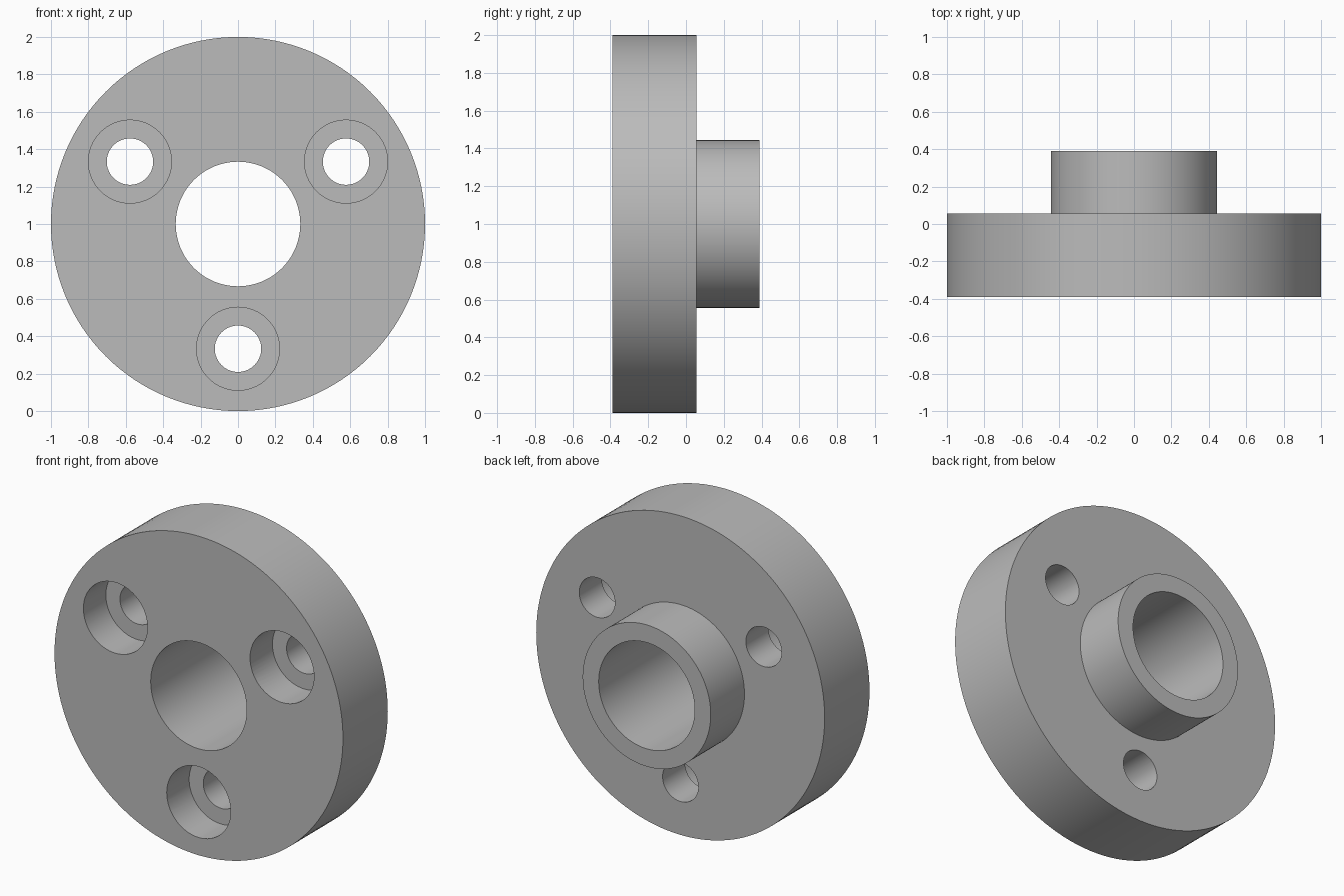
import bpy, bmesh, math
from mathutils import Matrix, Vector

if "Cube" in bpy.data.objects:
    bpy.data.objects.remove(bpy.data.objects["Cube"], do_unlink=True)

RADIUS, BOSS, BORE = 1.0, 0.444, 0.333
FRONT, STEP, BACK = -0.389, 0.055, 0.389
HOLE, COUNTERBORE, DEPTH, PITCH = 0.124, 0.222, 0.222, 0.667
CENTRE_Z = 1.0

grey = bpy.data.materials.new("plain grey")
grey.use_nodes = True
colour = (0.5, 0.5, 0.5, 1)
grey.diffuse_color = colour
grey.node_tree.nodes["Principled BSDF"].inputs["Base Color"].default_value = colour


def lathe(name, profile, centre, sides, closed):
    """Spin (radius, y) points around the y direction through centre."""
    bm = bmesh.new()
    rings = []
    for r, y in profile:
        matrix = Matrix.Translation(centre + Vector((0, y, 0))) @ Matrix.Rotation(math.pi / 2, 4, 'X')
        rings.append(bmesh.ops.create_circle(bm, segments=sides, radius=r, matrix=matrix)["verts"])
    pairs = list(zip(rings, rings[1:]))
    if closed:
        pairs.append((rings[-1], rings[0]))
    else:
        bm.faces.new(rings[0])
        bm.faces.new(rings[-1])
    for a, b in pairs:
        for i in range(sides):
            j = (i + 1) % sides
            bm.faces.new((a[i], a[j], b[j], b[i]))
    bmesh.ops.recalc_face_normals(bm, faces=bm.faces)
    mesh = bpy.data.meshes.new(name)
    bm.to_mesh(mesh)
    bm.free()
    mesh.materials.append(grey)
    obj = bpy.data.objects.new(name, mesh)
    bpy.context.collection.objects.link(obj)
    return obj


# Flange disc with rear boss and central bore
middle = Vector((0, 0, CENTRE_Z))
flange = lathe("flange_with_boss",
               [(BORE, FRONT), (RADIUS, FRONT), (RADIUS, STEP),
                (BOSS, STEP), (BOSS, BACK), (BORE, BACK)],
               middle, 128, True)

# Three counterbored bolt holes
floor = FRONT + DEPTH
bpy.context.view_layer.objects.active = flange
for k in range(3):
    angle = math.radians(-90 + 120 * k)
    centre = middle + PITCH * Vector((math.cos(angle), 0, math.sin(angle)))
    cutter = lathe("bolt_hole_cutter",
                   [(COUNTERBORE, FRONT - 0.1), (COUNTERBORE, floor),
                    (HOLE, floor), (HOLE, STEP + 0.1)],
                   centre, 64, False)
    cutter.hide_render = True
    cut = flange.modifiers.new("bolt_hole", 'BOOLEAN')
    cut.operation = 'DIFFERENCE'
    cut.solver = 'EXACT'
    cut.object = cutter
    bpy.ops.object.modifier_apply(modifier=cut.name)
    bpy.data.objects.remove(cutter, do_unlink=True)

# Smooth round walls, crisp rims
bpy.ops.object.select_all(action='DESELECT')
flange.select_set(True)
bpy.ops.object.shade_smooth_by_angle(angle=math.radians(30))
